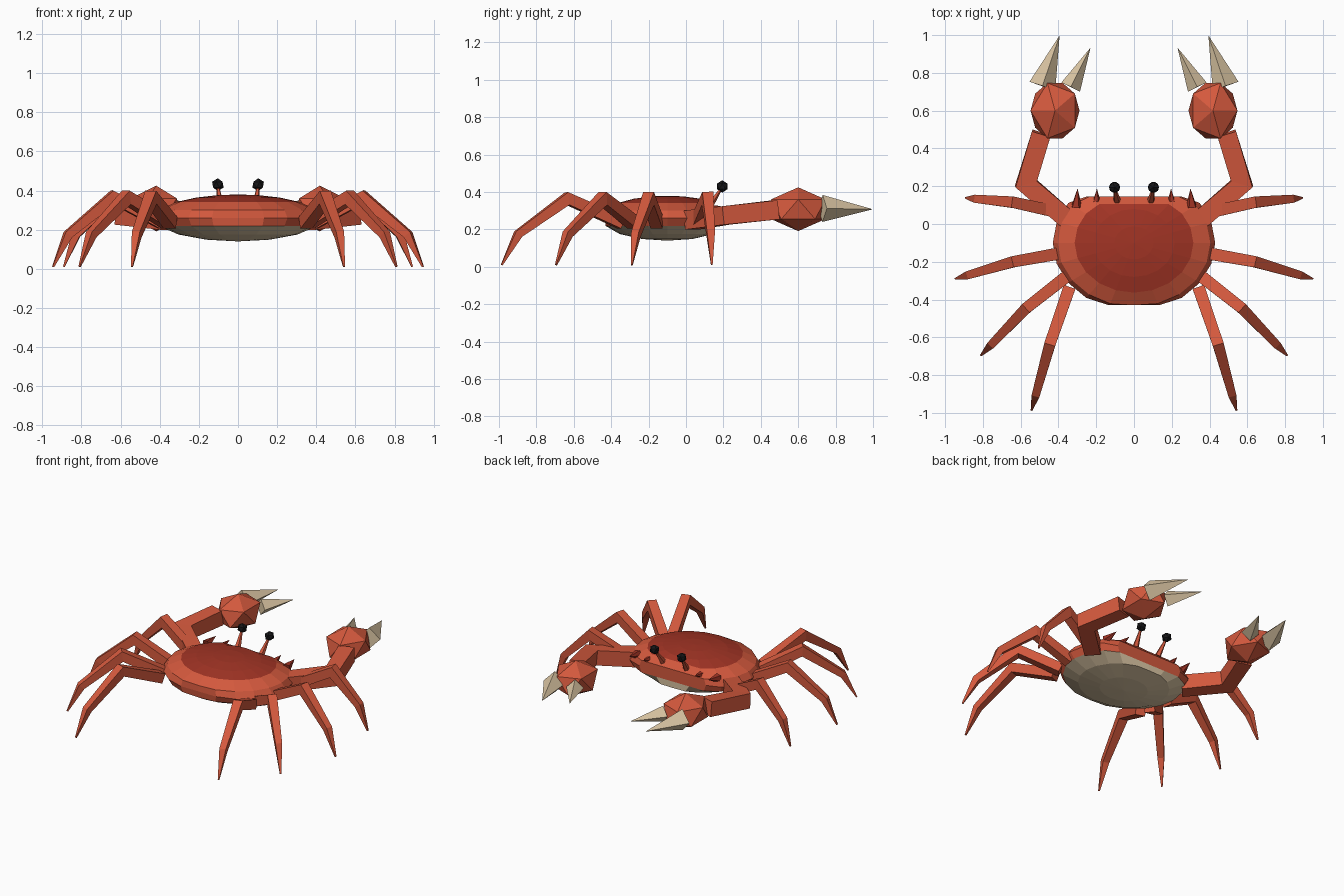
import bpy, bmesh, math
from mathutils import Vector, Matrix

if "Cube" in bpy.data.objects:
    bpy.data.objects.remove(bpy.data.objects["Cube"])


def material(name, rgb):
    m = bpy.data.materials.new(name)
    m.diffuse_color = (*rgb, 1)
    m.use_nodes = True
    m.node_tree.nodes["Principled BSDF"].inputs["Base Color"].default_value = m.diffuse_color
    return m


ORANGE = material("orange limb", (0.66, 0.10, 0.047))
RED = material("dark red shell", (0.36, 0.034, 0.018))
CREAM = material("cream", (0.73, 0.58, 0.38))
BLACK = material("eye black", (0.008, 0.008, 0.009))


def finish(bm, name, mats, mirror=True):
    bmesh.ops.recalc_face_normals(bm, faces=bm.faces)
    me = bpy.data.meshes.new(name)
    bm.to_mesh(me)
    bm.free()
    for m in mats:
        me.materials.append(m)
    ob = bpy.data.objects.new(name, me)
    bpy.context.collection.objects.link(ob)
    if mirror:
        ob.modifiers.new("Mirror", 'MIRROR').use_mirror_merge = False
    return ob


def tube(name, pts, radii, mat, n=4, phase=45):
    """Mitred n-sided tapering tube along a path; radii are corner radii."""
    bm = bmesh.new()
    pts = [Vector(p) for p in pts]
    dirs = [(b - a).normalized() for a, b in zip(pts, pts[1:])]
    rings = []
    for i, (p, r) in enumerate(zip(pts, radii)):
        d1, d2 = dirs[max(i - 1, 0)], dirs[min(i, len(dirs) - 1)]
        d = (d1 + d2).normalized()
        side = d.cross(Vector((0, 0, 1))).normalized()
        up = side.cross(d)
        bend, k = (d1 - d2), 1 / max(d.dot(d1), 0.5)
        ring = []
        for j in range(n):
            a = math.radians(phase) + math.tau * j / n
            o = (side * math.cos(a) + up * math.sin(a)) * r
            if bend.length > 1e-4:
                b = bend.normalized()
                o += b * (k - 1) * o.dot(b)
            ring.append(bm.verts.new(p + o))
        rings.append(ring)
    for A, B in zip(rings, rings[1:]):
        for j in range(n):
            bm.faces.new((A[j], A[(j + 1) % n], B[(j + 1) % n], B[j]))
    bm.faces.new(rings[0])
    bm.faces.new(rings[-1])
    return finish(bm, name, [mat])


def ico(name, centre, scale, mat):
    bm = bmesh.new()
    bmesh.ops.create_icosphere(bm, subdivisions=1, radius=1,
                               matrix=Matrix.Translation(centre) @ Matrix.Diagonal((*scale, 1)))
    return finish(bm, name, [mat])


# Body: flattened ellipsoid with cut-off front and rear, coloured by height
bm = bmesh.new()
N = 20
lats = [-68, -45, -20, 0, 20, 43, 60, 76]
rings = []
for lat in lats:
    r, z = math.cos(math.radians(lat)), 0.26 + 0.12 * math.sin(math.radians(lat))
    front = 0.105 if lat > 40 else 0.145
    ring = []
    for j in range(N):
        a = math.tau * j / N
        y = -0.1 + 0.36 * r * math.sin(a)
        ring.append(bm.verts.new((0.43 * r * math.cos(a), max(-0.43, min(front, y)), z)))
    rings.append(ring)
for i, (A, B) in enumerate(zip(rings, rings[1:])):
    for j in range(N):
        f = bm.faces.new((A[j], A[(j + 1) % N], B[(j + 1) % N], B[j]))
        f.material_index = 2 if lats[i] < -20 else (1 if lats[i] > 40 else 0)
for ring, z, idx in ((rings[0], 0.14, 2), (rings[-1], 0.38, 1)):
    c = bm.verts.new((0, -0.1, z))
    for j in range(N):
        bm.faces.new((ring[j], ring[(j + 1) % N], c)).material_index = idx
finish(bm, "body_shell", [ORANGE, RED, CREAM], mirror=False)

# Walking legs: base, knee, tip in plan
legs = [((0.39, 0.06), (0.64, 0.115), (0.89, 0.138)),
        ((0.39, -0.155), (0.64, -0.20), (0.945, -0.29)),
        ((0.36, -0.28), (0.57, -0.445), (0.81, -0.695)),
        ((0.345, -0.345), (0.445, -0.635), (0.542, -0.985))]
for i, (b, k, t) in enumerate(legs):
    m = [k[c] + 0.75 * (t[c] - k[c]) for c in (0, 1)]
    tube(f"walking_leg_{i + 1}", [(*b, 0.235), (*k, 0.365), (*m, 0.175), (*t, 0.01)],
         [0.046, 0.042, 0.03, 0.006], ORANGE)

# Claw arm, palm and fingers
tube("claw_arm", [(0.36, 0.03, 0.25), (0.572, 0.215, 0.275), (0.49, 0.48, 0.305)],
     [0.072, 0.07, 0.072], ORANGE)
ico("claw_palm", (0.418, 0.60, 0.308), (0.145, 0.172, 0.117), ORANGE)
tube("claw_outer_finger", [(0.485, 0.73, 0.312), (0.395, 0.995, 0.308)],
     [0.072, 0.001], CREAM, phase=0)
tube("claw_inner_finger", [(0.335, 0.725, 0.31), (0.232, 0.93, 0.308)],
     [0.055, 0.001], CREAM, phase=0)

# Eyes on stalks
tube("eye_stalk", [(0.09, 0.125, 0.325), (0.103, 0.192, 0.425)], [0.02, 0.006], ORANGE, n=5)
ico("eye", (0.103, 0.194, 0.43), (0.033, 0.033, 0.033), BLACK)

# Spines on the front rim
for i, x in enumerate((0.2, 0.305)):
    tube(f"rim_spine_{i + 1}", [(x, 0.09, 0.305), (x * 0.98, 0.185, 0.325)],
         [0.03, 0.001], RED, n=5)
